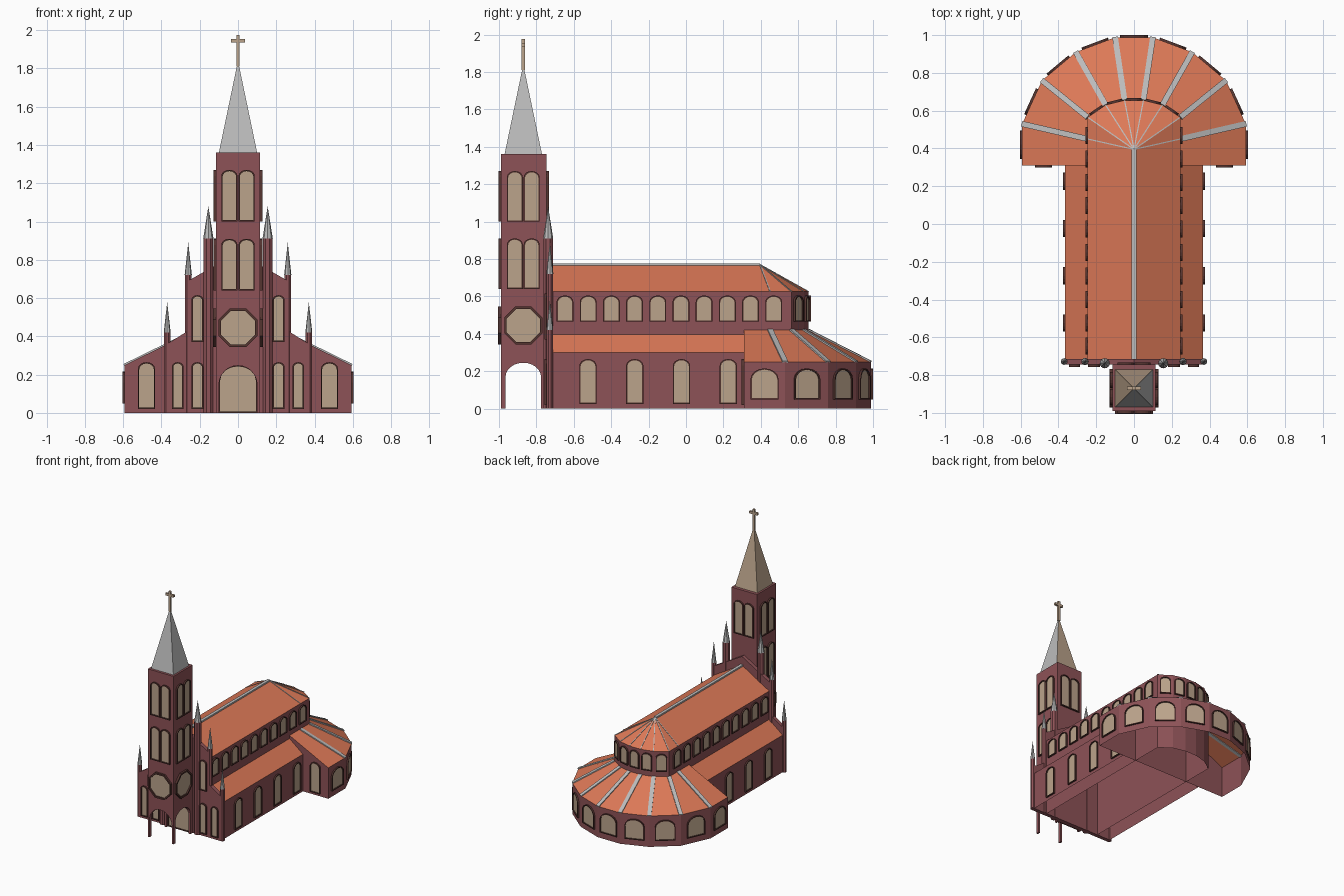
import bpy, bmesh, math
from mathutils import Matrix, Vector

if "Cube" in bpy.data.objects:
    bpy.data.objects.remove(bpy.data.objects["Cube"])


def mat(name, r, g, b):
    m = bpy.data.materials.new(name)
    m.diffuse_color = (r, g, b, 1)
    m.use_nodes = True
    m.node_tree.nodes["Principled BSDF"].inputs["Base Color"].default_value = m.diffuse_color
    return m


BRICK = mat("brick", 0.27, 0.085, 0.095)
TILE = mat("roof_tile", 0.72, 0.19, 0.095)
PANE = mat("pane", 0.50, 0.37, 0.26)
FRAME = mat("frame", 0.09, 0.035, 0.03)
GREY = mat("grey", 0.5, 0.5, 0.5)


def finish(bm, name, *mats):
    me = bpy.data.meshes.new(name)
    bm.to_mesh(me)
    bm.free()
    for m in mats:
        me.materials.append(m)
    ob = bpy.data.objects.new(name, me)
    bpy.context.collection.objects.link(ob)
    return ob


def loft(bm, rings, closed=True, cap=False, M=Matrix(), index=0):
    """Join point rings with quads; optionally cap the last ring."""
    vs = [[bm.verts.new(M @ Vector(p)) for p in r] for r in rings]
    n = len(rings[0])
    for a, b in zip(vs, vs[1:]):
        for i in range(n if closed else n - 1):
            j = (i + 1) % n
            bm.faces.new((a[i], a[j], b[j], b[i])).material_index = index
    if cap:
        return vs[0], bm.faces.new(vs[-1])


def prism(bm, pts, M, depth):
    first, _ = loft(bm, [[(x, y, z) for x, y in pts] for z in (0, depth)], cap=True, M=M)
    bm.faces.new(first[::-1])


def box(bm, x0, x1, y0, y1, z0, z1):
    prism(bm, [(x0, y0), (x1, y0), (x1, y1), (x0, y1)], Matrix.Translation((0, 0, z0)), z1 - z0)


def wall(x, y, z, nx, ny):
    """Local frame on a wall: x along it, y up, z outward."""
    n = Vector((nx, ny, 0)).normalized()
    M = Matrix(((-n.y, 0, n.x, x), (n.x, 0, n.y, y), (0, 1, 0, z), (0, 0, 0, 1)))
    return M


def arch(w, h, rise, lift=0, seg=8):
    pts = [(-w / 2, lift), (w / 2, lift)]
    for i in range(seg + 1):
        a = math.pi * i / seg
        pts.append((w / 2 * math.cos(a), lift + h - rise + rise * math.sin(a)))
    return pts


def framed(bm, M, outer, inner, d=0.012):
    rings = [[(x, y, z) for x, y in p] for p, z in ((outer, 0), (outer, d), (inner, d), (inner, d / 3))]
    _, pane = loft(bm, rings, cap=True, M=M, index=1)
    pane.material_index = 0


def window(bm, x, y, z, nx, ny, w, h, t=0.007):
    r = w * 0.38
    framed(bm, wall(x, y, z, nx, ny), arch(w, h, r), arch(w - 2 * t, h - 2 * t, r - t / 2, t))


def rose(bm, x, y, z, nx, ny, r, t=0.014):
    ring = lambda q: [(q * math.cos(math.pi / 8 + k * math.pi / 4), q * math.sin(math.pi / 8 + k * math.pi / 4)) for k in range(8)]
    framed(bm, wall(x, y, z, nx, ny), ring(r), ring(r - t), 0.016)


def bar(bm, a, b, w, h):
    a, b = Vector(a), Vector(b)
    M = (b - a).to_track_quat('Z', 'Y').to_matrix().to_4x4()
    M.translation = a
    x = Vector((0, 0, 1)).cross(b - a).normalized()
    z = (b - a).normalized()
    y = z.cross(x)
    for i in range(3):
        M[i][0], M[i][1], M[i][2] = x[i], y[i], z[i]
    prism(bm, [(-w / 2, -h / 2), (w / 2, -h / 2), (w / 2, h / 2), (-w / 2, h / 2)], M, (b - a).length)


def both(half):
    return half + [(-x, y) for x, y in reversed(half)]


def at(pts, z):
    return [(x, y, z) for x, y in pts]


# Footprints, run from the right side round the back to the left
nave = both([(.245, -.72), (.245, .45), (.245, .565), (.15, .63), (.05, .655)])
inner = both([(.245, .31), (.245, .45), (.245, .565), (.15, .63), (.05, .655)])
outer = both([(.592, .31), (.592, .53), (.487, .76), (.308, .91), (.1, .988)])
PEAK = (0, .395, .77)

# Nave with rounded apse
bm = bmesh.new()
loft(bm, [at(nave, 0), at(nave, .625)])
finish(bm, "nave_walls", BRICK)
bm = bmesh.new()
eave = [bm.verts.new(p) for p in at(nave, .625)]
peak, ridge = bm.verts.new(PEAK), bm.verts.new((0, -.72, .77))
bm.faces.new((eave[0], eave[1], peak, ridge))
bm.faces.new((eave[8], eave[9], ridge, peak))
for i in range(1, 8):
    bm.faces.new((eave[i], eave[i + 1], peak))
finish(bm, "nave_roof", TILE)

# Side aisles
walls, roofs = bmesh.new(), bmesh.new()
for s in (1, -1):
    path = [(.365 * s, -.72), (.365 * s, .31)][::s]
    top = [(.245 * s, -.72), (.245 * s, .31)][::s]
    loft(walls, [at(path, 0), at(path, .3)], closed=False)
    loft(roofs, [at(path, .3), at(top, .395)], closed=False)
finish(walls, "aisle_walls", BRICK)
finish(roofs, "aisle_roofs", TILE)

# Ambulatory around the apse
bm = bmesh.new()
loft(bm, [at(outer, 0), at(outer, .25)], closed=False)
gable = [(-.592, 0), (.592, 0), (.592, .25), (.245, .42), (-.245, .42), (-.592, .25)]
bm.faces.new([bm.verts.new((x, .31, z)) for x, z in gable])
finish(bm, "ambulatory_walls", BRICK)
bm = bmesh.new()
loft(bm, [at(outer, .25), at(inner, .42)], closed=False)
finish(bm, "ambulatory_roof", TILE)

# Grey ribs on the roofs
bm = bmesh.new()
bar(bm, (0, -.72, .77), PEAK, .024, .012)
for i in range(1, 9):
    bar(bm, (*inner[i], .42), (*outer[i], .25), .03, .012)
    bar(bm, (*inner[i], .625), PEAK, .006, .006)
finish(bm, "roof_ribs", GREY)

# Stepped front wall
bm = bmesh.new()
steps = [(.37, 0), (.37, .36), (.26, .43), (.26, .69), (0, .84)]
prism(bm, steps + [(-x, z) for x, z in reversed(steps[:-1])], wall(0, -.715, 0, 0, -1), .03)
finish(bm, "front_wall", BRICK)

# Buttress columns with pointed caps
cols, tips = bmesh.new(), bmesh.new()
for s in (1, -1):
    for x, y, r, h, tip in ((.37, -.728, .018, .42, .58), (.26, -.728, .019, .72, .89), (.155, -.737, .027, .91, 1.08)):
        circle = [(s * x + r * math.cos(k * math.pi / 4 + math.pi / 8), y + r * math.sin(k * math.pi / 4 + math.pi / 8)) for k in range(8)]
        prism(cols, circle, Matrix(), h)
        bmesh.ops.create_cone(tips, cap_ends=True, segments=8, radius1=r, radius2=0, depth=tip - h,
                              matrix=Matrix.Translation((s * x, y, (h + tip) / 2)))
finish(cols, "buttress_columns", BRICK)
finish(tips, "buttress_tips", GREY)

# Tower with an open arched porch cut both ways
bm = bmesh.new()
box(bm, -.115, .115, -.99, -.745, 0, 1.36)
tower = finish(bm, "tower", BRICK)
for M, w, h, rise in ((wall(0, -.7, -.05, 0, -1), .2, .297, .1), (wall(-.3, -.87, -.05, 1, 0), .19, .295, .075)):
    bm = bmesh.new()
    prism(bm, arch(w, h, rise, seg=12), M, .6)
    cutter = finish(bm, "porch_cutter", BRICK)
    cutter.hide_render = True
    mod = tower.modifiers.new("porch", 'BOOLEAN')
    mod.operation, mod.solver, mod.object = 'DIFFERENCE', 'EXACT', cutter
    bpy.context.view_layer.objects.active = tower
    bpy.ops.object.modifier_apply(modifier="porch")
    bpy.data.objects.remove(cutter)

# Spire: front and right faces grey, the other two stone
bm = bmesh.new()
base = [bm.verts.new(p) for p in at([(-.1, -.97), (.1, -.97), (.1, -.77), (-.1, -.77)], 1.36)]
apex = bm.verts.new((0, -.87, 1.84))
for i in range(4):
    bm.faces.new((base[i], base[(i + 1) % 4], apex)).material_index = i // 2
finish(bm, "spire", GREY, PANE)

# Cross
bm = bmesh.new()
box(bm, -.009, .009, -.879, -.861, 1.81, 1.975)
box(bm, -.036, .036, -.879, -.861, 1.935, 1.953)
finish(bm, "cross", PANE)

# Tower windows: paired lights on each side, round windows below
bm = bmesh.new()
for nx, ny in ((0, -1), (1, 0), (-1, 0), (0, 1)):
    cx, cy = nx * .115, -.87 + ny * (.12 if ny < 0 else .125)
    for o in (-.045, .045):
        for z in ((1.0, .64) if ny < 1 else (1.0,)):
            window(bm, cx - ny * o, cy + nx * o, z, nx, ny, .085, .27)
    if ny < 1:
        rose(bm, cx, cy, .445, nx, ny, .11)
finish(bm, "tower_windows", PANE, FRAME)

# Front wall windows and the door behind the porch
bm = bmesh.new()
window(bm, 0, -.745, 0, 0, -1, .2, .25)
for s in (1, -1):
    window(bm, s * .315, -.745, .02, 0, -1, .06, .245)
    window(bm, s * .212, -.745, .02, 0, -1, .062, .245)
    window(bm, s * .212, -.745, .37, 0, -1, .062, .245)
    window(bm, s * .478, .31, .02, 0, -1, .09, .245)
finish(bm, "front_windows_and_door", PANE, FRAME)

# Aisle and clerestory windows
bm = bmesh.new()
for s in (1, -1):
    for i in range(4):
        window(bm, s * .365, -.524 + i * .25, .025, s, 0, .092, .24)
    for i in range(10):
        window(bm, s * .245, -.647 + i * .124, .465, s, 0, .09, .14)
finish(bm, "side_windows", PANE, FRAME)

# Windows on each facet of the ambulatory and apse
bm = bmesh.new()
for pts, edges, w, z, h in ((outer, range(9), .15, .05, .165), (nave, range(2, 7), .082, .465, .14)):
    for i in edges:
        (ax, ay), (bx, by) = pts[i], pts[i + 1]
        window(bm, (ax + bx) / 2, (ay + by) / 2, z, by - ay, ax - bx, w, h)
finish(bm, "apse_windows", PANE, FRAME)
